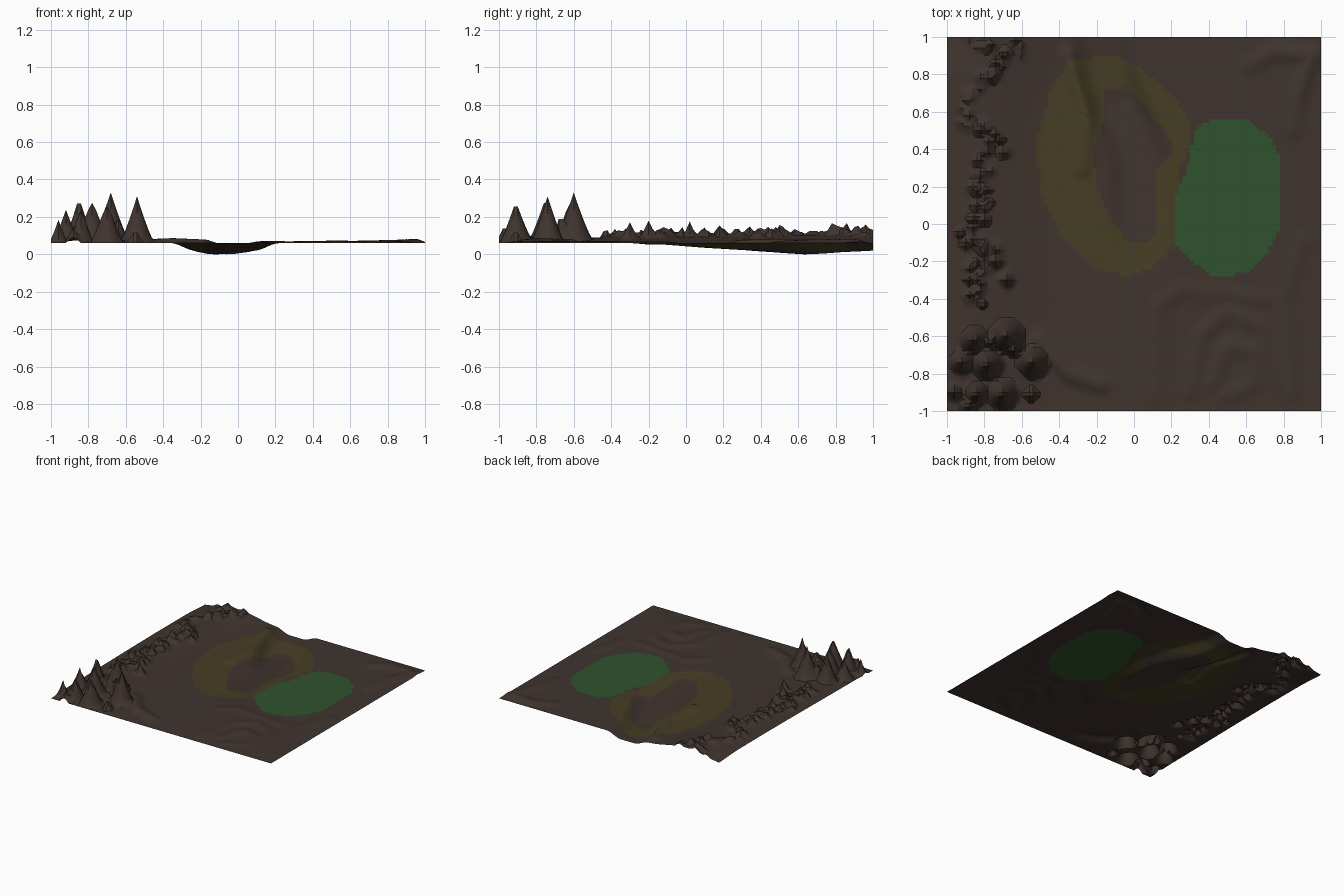
import bpy, bmesh, math, random
from mathutils import Vector
from mathutils.geometry import intersect_point_line

if "Cube" in bpy.data.objects:
    bpy.data.objects.remove(bpy.data.objects["Cube"])

random.seed(4)
N = 100
BASE = 0.06


def material(name, rgb):
    m = bpy.data.materials.new(name)
    m.diffuse_color = (*rgb, 1)
    m.use_nodes = True
    m.node_tree.nodes["Principled BSDF"].inputs["Base Color"].default_value = m.diffuse_color
    return m


def smooth(t):
    t = max(0.0, min(1.0, t))
    return t * t * (3 - 2 * t)


def nearest(p, path):
    """Distance to a polyline and the third value interpolated there."""
    best = (9, 0)
    for a, b in zip(path, path[1:]):
        a2, b2 = Vector(a[:2]), Vector(b[:2])
        t = max(0, min(1, (p - a2).dot(b2 - a2) / (b2 - a2).length_squared))
        d = (p - a2.lerp(b2, t)).length
        if d < best[0]:
            best = (d, a[2] + (b[2] - a[2]) * t)
    return best


def inside(p, poly):
    hit = False
    for (x1, y1), (x2, y2) in zip(poly, poly[1:] + poly[:1]):
        if (y1 > p.y) != (y2 > p.y) and p.x < (x2 - x1) * (p.y - y1) / (y2 - y1) + x1:
            hit = not hit
    return hit


# Painted areas
grass = [(.42, .56), (.6, .56), (.72, .47), (.78, .36), (.79, 0), (.72, -.15), (.6, -.26),
         (.5, -.28), (.4, -.27), (.3, -.19), (.21, -.09), (.22, .13), (.3, .35), (.32, .5)]
sand = [(-.35, .88), (-.1, .9), (.05, .82), (.2, .7), (.3, .55), (.31, .4), (.24, .3), (.22, -.1),
        (.12, -.22), (-.05, -.28), (-.2, -.24), (-.38, -.07), (-.5, .15), (-.52, .45), (-.45, .7)]
lake = [(-.15, .72), (-.05, .73), (.08, .6), (.2, .45), (.2, .37), (.13, .3), (.12, .1), (.13, -.05),
        (.08, -.1), (-.03, -.1), (-.13, .03), (-.2, .2), (-.22, .4), (-.17, .55)]

# Lake bed and outlet: x, y, depth
channel = [(.04, -.12, .008), (.04, .1, .025), (.03, .35, .04), (-.02, .5, .05),
           (-.09, .65, .06), (-.14, .8, .05), (-.17, 1, .04)]

# Soft raised strokes: x, y, height
strokes = [
    [(.12, -.95, .008), (.12, -.45, .01), (.25, -.35, .01), (.7, -.4, .008)],
    [(.3, -.9, .01), (.35, -.6, .012), (.5, -.47, .012), (.68, -.55, .01), (.78, -.85, .008)],
    [(.42, -.85, .01), (.5, -.65, .014), (.65, -.68, .012), (.65, -.85, .01), (.5, -.93, .01)],
    [(.84, -.9, .01), (.8, -.4, .01), (.9, -.1, .008)],
    [(.62, .85, .012), (.75, .92, .015), (.95, .9, .022), (.88, .7, .02), (.85, .5, .012)],
    [(-.5, -.62, .02), (-.35, -.8, .027), (-.18, -.86, .02)],
    [(-.35, .9, .02), (-.25, .6, .024), (-.28, .3, .018)],
]

# Broad swell under the rocky ridge
swell = [(-.7, 1, .05), (-.8, .75, .045), (-.82, .4, .04), (-.82, 0, .035), (-.8, -.45, .03), (-.8, -.9, .02)]

# Tall corner peaks: x, y, radius, height
peaks = [(-.68, -.6, .10, .25), (-.85, -.62, .08, .22), (-.78, -.75, .09, .22), (-.92, -.74, .07, .16),
         (-.54, -.74, .09, .24), (-.7, -.91, .09, .22), (-.84, -.91, .07, .2), (-.96, -.9, .05, .12),
         (-.55, -.91, .04, .08), (-.88, -.97, .05, .1), (-.64, -.67, .05, .15), (-.76, -.63, .05, .13)]

# Small scattered rocks along the left ridge
crest = [(-.85, 1), (-.72, .9), (-.8, .75), (-.92, .58), (-.72, .43), (-.84, .25), (-.8, .1),
         (-.92, -.1), (-.75, -.12), (-.88, -.3), (-.8, -.45)]
for (x1, y1), (x2, y2) in zip(crest, crest[1:]):
    for i in range(8):
        t = (i + random.random()) / 8
        peaks.append((x1 + (x2 - x1) * t + random.uniform(-.05, .05),
                      y1 + (y2 - y1) * t + random.uniform(-.03, .03),
                      random.uniform(.03, .05), random.uniform(.02, .07)))
for i in range(8):
    peaks.append((random.uniform(-.78, -.56), random.uniform(.85, 1), .04, random.uniform(.02, .05)))
peaks += [(-.68, -.3, .05, .09), (-.74, -.2, .05, .09), (-.8, .02, .04, .08)]


def height(p):
    z = BASE
    d, h = nearest(p, swell)
    z += h * smooth(1 - d / .36) * smooth((p.y + 1) / .25)
    if p.x > -.6:
        ridge = 0
        for s in strokes:
            d, h = nearest(p, s)
            ridge = max(ridge, h * smooth(1 - d / .075))
        z += ridge * smooth((p.y + 1) / .1)
        d, depth = nearest(p, channel)
        cut = smooth((.19 - d) / .13)
        z = z * (1 - cut) + (BASE - depth) * cut
    else:
        rock = 0
        for x, y, r, h in peaks:
            d = math.hypot(p.x - x, p.y - y)
            if d < r:
                rock = max(rock, h * (1 - d / r) ** 1.2)
        z += rock
    # The tall corner peaks spill past the ridge zone
    if p.x > -.6 and p.y < -.5:
        for x, y, r, h in peaks[:12]:
            d = math.hypot(p.x - x, p.y - y)
            if d < r:
                z = max(z, BASE + .01 + h * (1 - d / r) ** 1.2)
    return z


# Terrain sheet
bm = bmesh.new()
bmesh.ops.create_grid(bm, x_segments=N, y_segments=N, size=1)
for v in bm.verts:
    v.co.z = height(v.co.xy)
low = min(v.co.z for v in bm.verts)
for v in bm.verts:
    v.co.z -= low
for f in bm.faces:
    c = f.calc_center_median().xy
    if inside(c, grass):
        f.material_index = 1
    elif inside(c, sand) and not inside(c, lake):
        f.material_index = 2
bmesh.ops.triangulate(bm, faces=bm.faces[:])
mesh = bpy.data.meshes.new("terrain")
bm.to_mesh(mesh)
bm.free()
for m in (material("earth", (.05, .034, .028)), material("grass", (.03, .085, .027)),
          material("sand", (.06, .048, .018))):
    mesh.materials.append(m)
terrain = bpy.data.objects.new("terrain", mesh)
bpy.context.collection.objects.link(terrain)
bpy.context.view_layer.objects.active = terrain
terrain.select_set(True)
bpy.ops.object.shade_smooth_by_angle(angle=math.radians(30))
